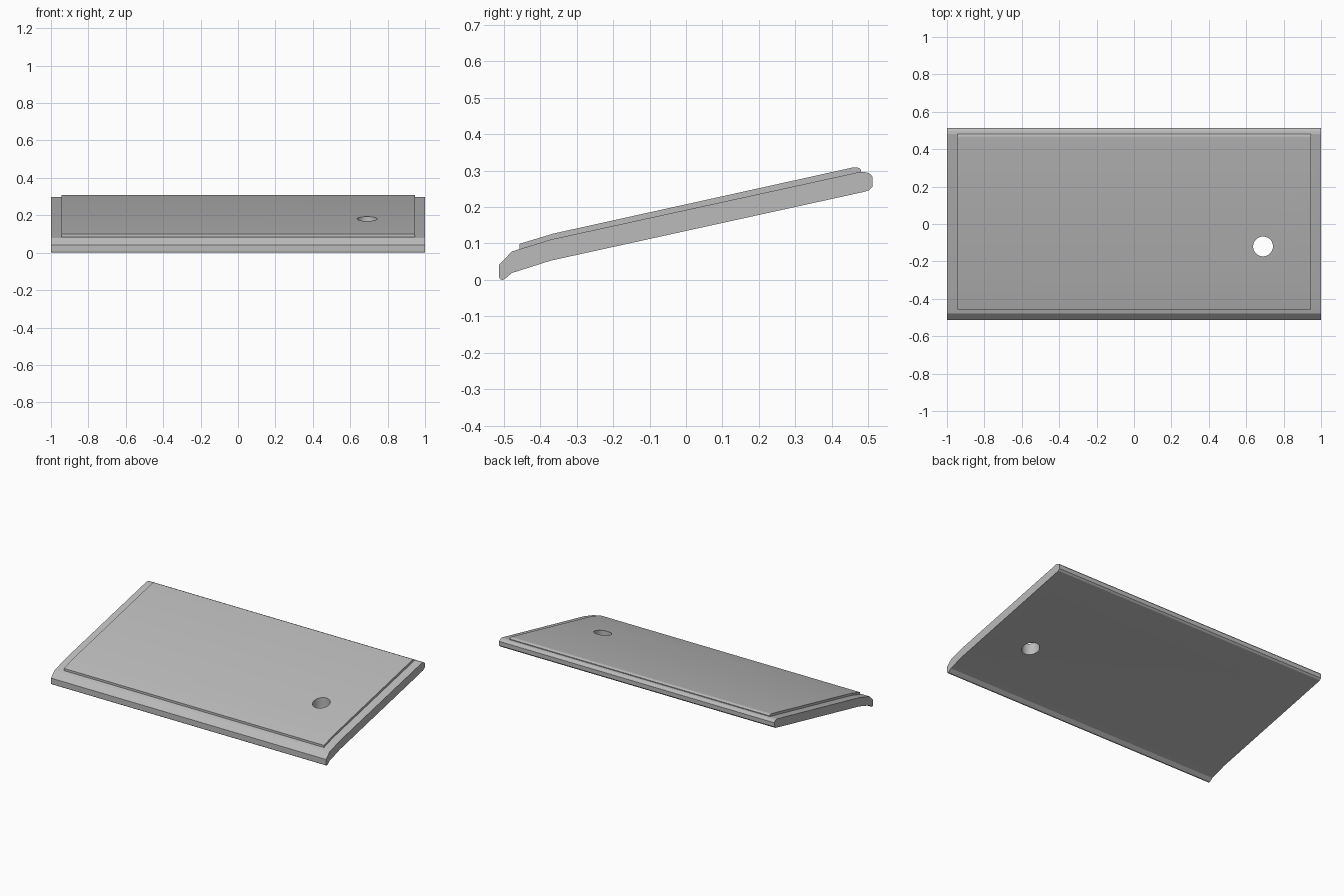
import bpy, bmesh
from math import radians

cube = bpy.data.objects.get("Cube")
if cube:
    bpy.data.objects.remove(cube)

grey = bpy.data.materials.new("light grey")
grey.use_nodes = True
colour = (0.5, 0.5, 0.5, 1)
grey.diffuse_color = colour
grey.node_tree.nodes["Principled BSDF"].inputs["Base Color"].default_value = colour


def extrude_profile(name, profile, half_width):
    """Extrude a closed (y, z) profile evenly along x."""
    bm = bmesh.new()
    face = bm.faces.new([bm.verts.new((-half_width, y, z)) for y, z in profile])
    out = bmesh.ops.extrude_face_region(bm, geom=[face])
    moved = [v for v in out["geom"] if isinstance(v, bmesh.types.BMVert)]
    bmesh.ops.translate(bm, verts=moved, vec=(2 * half_width, 0, 0))
    bmesh.ops.recalc_face_normals(bm, faces=bm.faces)
    mesh = bpy.data.meshes.new(name)
    bm.to_mesh(mesh)
    bm.free()
    mesh.materials.append(grey)
    obj = bpy.data.objects.new(name, mesh)
    bpy.context.collection.objects.link(obj)
    return obj


# Sloping slab with a turned-down front lip and rounded back edge
base = extrude_profile("base_slab", [
    (-0.513, 0.042), (-0.513, 0.007), (-0.509, 0.001), (-0.503, 0), (-0.497, 0.003),
    (-0.478, 0.019), (-0.371, 0.053), (0.49, 0.242), (0.502, 0.246), (0.512, 0.256),
    (0.512, 0.283), (0.507, 0.290), (0.497, 0.295), (0.48, 0.297),
    (-0.371, 0.111), (-0.478, 0.078)], 1.0)

# Raised panel following the slab; its underside is sunk into the slab
panel = extrude_profile("raised_panel", [
    (-0.457, 0.07), (-0.457, 0.099), (-0.365, 0.127), (0.455, 0.308),
    (0.467, 0.309), (0.476, 0.307), (0.481, 0.302), (0.481, 0.285), (-0.371, 0.1)], 0.945)

# Vertical round hole through both parts
bpy.ops.mesh.primitive_cylinder_add(vertices=48, radius=0.053, depth=1, location=(0.69, -0.12, 0.2))
cutter = bpy.context.object
cutter.name = "hole_cutter"
cutter.data.materials.append(grey)
cutter.hide_render = True
cutter.display_type = 'WIRE'

for part in (base, panel):
    cut = part.modifiers.new("hole", 'BOOLEAN')
    cut.operation = 'DIFFERENCE'
    cut.solver = 'EXACT'
    cut.object = cutter
    bpy.ops.object.select_all(action='DESELECT')
    part.select_set(True)
    bpy.context.view_layer.objects.active = part
    bpy.ops.object.modifier_apply(modifier="hole")
    bpy.ops.object.shade_smooth_by_angle(angle=radians(10))

bpy.data.objects.remove(cutter)
